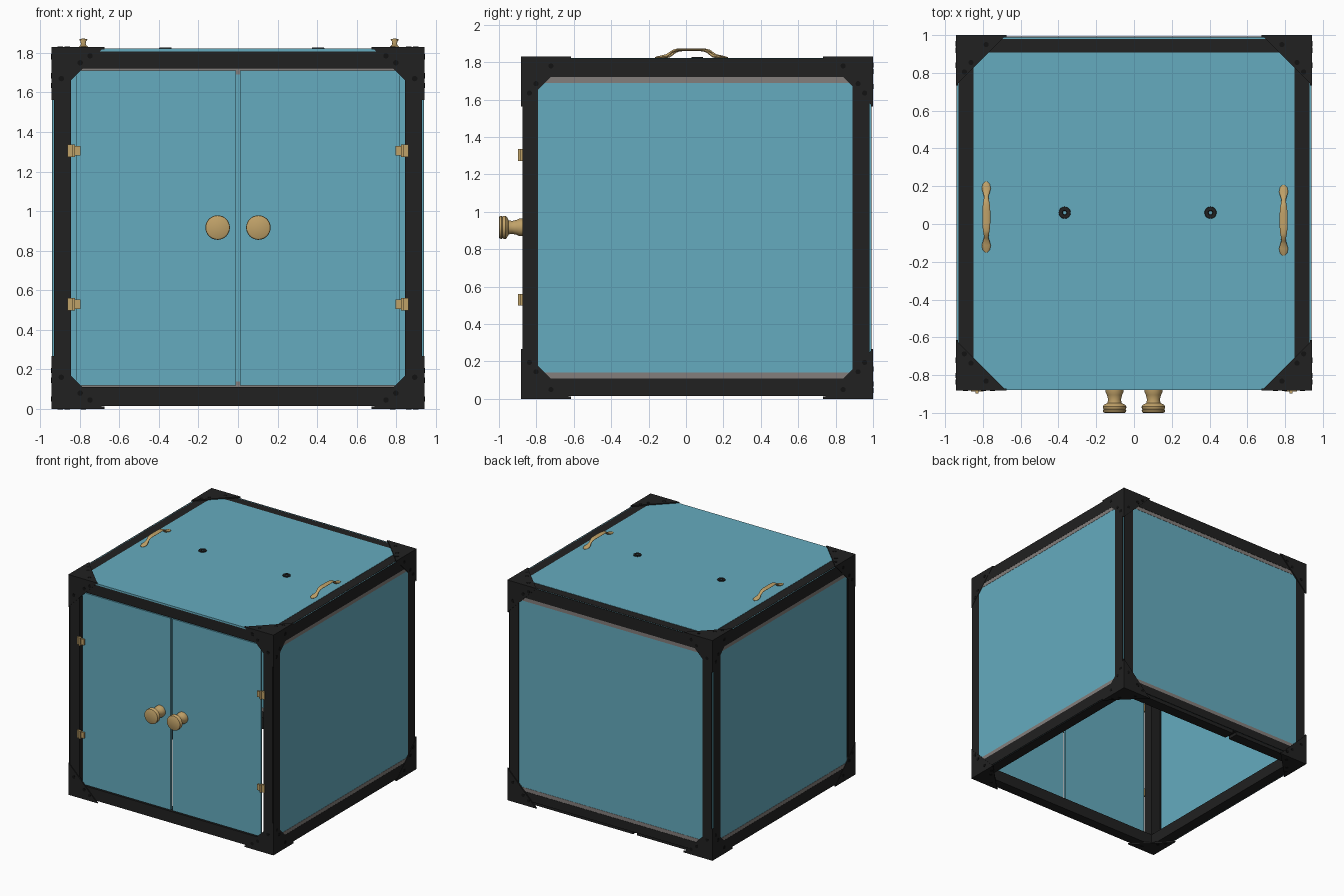
import bpy, bmesh, math
from mathutils import Vector, Matrix

old = bpy.data.objects.get("Cube")
if old:
    bpy.data.objects.remove(old, do_unlink=True)


def material(name, rgb):
    m = bpy.data.materials.new(name)
    m.use_nodes = True
    m.diffuse_color = (*rgb, 1)
    m.node_tree.nodes["Principled BSDF"].inputs["Base Color"].default_value = (*rgb, 1)
    return m


BLUE = material("blue_panel", (0.13, 0.41, 0.52))
BLACK = material("black_frame", (0.015, 0.015, 0.015))
RIVET = material("dark_rivet", (0.006, 0.006, 0.006))
GREY = material("grey_edging", (0.23, 0.21, 0.2))
BRASS = material("brass", (0.53, 0.36, 0.14))


def finish(name, bm, *mats, smooth=False):
    bmesh.ops.recalc_face_normals(bm, faces=bm.faces)
    me = bpy.data.meshes.new(name)
    bm.to_mesh(me)
    bm.free()
    for m in mats:
        me.materials.append(m)
    ob = bpy.data.objects.new(name, me)
    bpy.context.collection.objects.link(ob)
    if smooth:
        bpy.ops.object.select_all(action="DESELECT")
        ob.select_set(True)
        bpy.context.view_layer.objects.active = ob
        bpy.ops.object.shade_smooth_by_angle(angle=math.radians(40))
    return ob


def add_box(bm, xs, ys, zs):
    size = Vector((xs[1] - xs[0], ys[1] - ys[0], zs[1] - zs[0]))
    mid = Vector((sum(xs), sum(ys), sum(zs))) / 2
    bmesh.ops.create_cube(bm, size=1, matrix=Matrix.Translation(mid) @ Matrix.Diagonal((*size, 1)))


def box(name, mat, *spans):
    bm = bmesh.new()
    for s in spans:
        add_box(bm, *s)
    return finish(name, bm, mat)


def add_rings(bm, rings):
    """Skin a list of vertex rings and cap both ends."""
    rows = [[bm.verts.new(p) for p in r] for r in rings]
    n = len(rows[0])
    for a, b in zip(rows, rows[1:]):
        for i in range(n):
            bm.faces.new((a[i], a[(i + 1) % n], b[(i + 1) % n], b[i]))
    bm.faces.new(rows[0])
    bm.faces.new(rows[-1])


def circle(n):
    return [(math.cos(t * math.tau / n), math.sin(t * math.tau / n)) for t in range(n)]


# Main limits of the frame and of its openings
X, XI = 0.93, 0.845
Y0, Y0I, Y1I, Y1 = -0.875, -0.79, 0.89, 0.98
Z0, Z0I, Z1I, Z1 = 0.015, 0.11, 1.72, 1.82

# Frame posts and rails
for side, s in (("left", 1), ("right", -1)):
    span = sorted((s * XI, s * X))
    box(f"front_{side}_post", BLACK, (span, (Y0, Y0I), (Z0, Z1 - 0.01)))
    box(f"back_{side}_post", BLACK, (span, (Y1I, Y1), (Z0, Z1)))
    box(f"{side}_rails", BLACK, (span, (Y0, Y1), (Z0, Z0I)), (span, (Y0, Y1), (Z1I, Z1)))
box("front_rails", BLACK, ((-XI, XI), (Y0, Y0I), (Z0, Z0I)), ((-XI, XI), (Y0, Y0I), (Z1I, Z1 - 0.01)))
box("back_top_rail", BLACK, ((-XI, XI), (0.905, Y1), (Z1I, Z1)))
# Back bottom rail with a small cable notch
box("back_bottom_rail", BLACK, ((-XI, XI), (Y1I, Y1), (0.04, Z0I)),
    ((-XI, -0.235), (Y1I, Y1), (Z0, 0.04)), ((-0.2, XI), (Y1I, Y1), (Z0, 0.04)))

# Side panels, their grey edging and the thin outer trim
for side, s in (("left", 1), ("right", -1)):
    def xs(a, b):
        return sorted((s * a, s * b))
    front = Y0 + 0.01 if s > 0 else Y0I + 0.013
    box(f"{side}_panel", BLUE, (xs(X, X + 0.008), (front, Y1), (Z0 + 0.005, Z1 - 0.002)))
    box(f"{side}_edging", GREY,
        *[(xs(a, a + 0.002), (Y0I + 0.013, Y1I), z) for a in (X - 0.002, X + 0.008)
          for z in ((Z0I, Z0I + 0.03), (Z1I - 0.03, Z1I))])
    box(f"{side}_trim", BLACK,
        (xs(X + 0.008, X + 0.011), (Y0, Y0I), (Z0, Z1)), (xs(X + 0.008, X + 0.011), (Y1I, Y1), (Z0, Z1)),
        *[(xs(X + 0.008, X + 0.011), (Y0I, Y1I), z) for z in ((Z0, Z0I), (Z1I, Z1))])

# Back panel, edging and trim
box("back_panel", BLUE, ((-X, X), (Y1, Y1 + 0.008), (Z0 + 0.03, Z1 - 0.002)))
box("back_edging", GREY,
    *[((-XI, XI), (y, y + 0.002), z) for y in (Y1 - 0.002, Y1 + 0.008)
      for z in ((Z0I, Z0I + 0.03), (Z1I - 0.03, Z1I))])
trim = (Y1 + 0.008, Y1 + 0.012)
box("back_trim", BLACK, ((-X, -XI), trim, (Z0, Z1)), ((XI, X), trim, (Z0, Z1)),
    ((-XI, XI), trim, (0.04, Z0I)), ((-XI, XI), trim, (Z1I, Z1)))

# Top panel, covering the front rail
box("top_panel", BLUE, ((-XI - 0.005, XI + 0.005), (Y0 - 0.003, 0.908), (Z1 - 0.012, Z1 + 0.002)))

# Corner brackets: three triangular plates each, with rivets
LOW, HIGH = Vector((-0.943, -0.882, 0)), Vector((0.943, 1.0, 1.83))
LEG, THICK = 0.267, 0.012
for name, sx in (("left", 1), ("right", -1)):
    for depth, sy in (("front", -1), ("back", 1)):
        for level, sz in (("bottom", -1), ("top", 1)):
            sign = (sx, sy, sz)
            p = Vector([HIGH[i] if sign[i] > 0 else LOW[i] for i in range(3)])
            inward = [Vector([-sign[i] if i == j else 0 for i in range(3)]) for j in range(3)]
            bm = bmesh.new()
            for k in range(3):
                u, v, w = inward[(k + 1) % 3], inward[(k + 2) % 3], inward[k]
                tri = [p, p + u * LEG, p + v * LEG]
                add_rings(bm, [tri, [q + w * THICK for q in tri]])
            plates = len(bm.faces)
            for k in range(3):
                u, v, w = inward[(k + 1) % 3], inward[(k + 2) % 3], inward[k]
                for a, b in ((0.045, 0.195), (0.08, 0.145), (0.16, 0.05)):
                    c = p + u * a + v * b
                    add_rings(bm, [[c + w * h + (u * x + v * y) * 0.014 for x, y in circle(10)]
                                   for h in (0.004, -0.0015)])
            bm.faces.ensure_lookup_table()
            for f in bm.faces[plates:]:
                f.material_index = 1
            finish(f"{depth}_{name}_{level}_bracket", bm, BLACK, RIVET)

# Doors, knobs and hinges
KNOB = ((0.047, -0.87), (0.047, -0.89), (0.04, -0.905), (0.034, -0.93), (0.038, -0.948), (0.055, -0.957),
        (0.062, -0.965), (0.062, -0.975), (0.057, -0.981), (0.062, -0.986), (0.06, -0.996), (0.053, -1.0))
for side, s in (("left", 1), ("right", -1)):
    box(f"{side}_door", BLUE, (sorted((s * 0.009, s * 0.82)), (-0.872, -0.857), (0.118, 1.712)))
    bm = bmesh.new()
    add_rings(bm, [[(s * 0.103 + r * x, y, 0.917 + r * z) for x, z in circle(32)] for r, y in KNOB])
    finish(f"{side}_door_knob", bm, BRASS, smooth=True)
    for level, z in (("lower", 0.53), ("upper", 1.305)):
        box(f"{side}_{level}_hinge", BRASS,
            (sorted((s * 0.83, s * 0.862)), (-0.886, -0.87), (z - 0.032, z + 0.032)),
            (sorted((s * 0.797, s * 0.83)), (-0.886, -0.865), (z - 0.024, z + 0.024)),
            (sorted((s * 0.824, s * 0.838)), (-0.897, -0.88), (z - 0.032, z + 0.032)))

# Top handles: half profile along y as (offset, height, half width, half thickness)
HALF = ((0.187, 0.004, 0.006, 0.003), (0.175, 0.006, 0.019, 0.005), (0.15, 0.009, 0.024, 0.008),
        (0.125, 0.014, 0.017, 0.009), (0.11, 0.024, 0.012, 0.009), (0.09, 0.039, 0.014, 0.008),
        (0.07, 0.045, 0.018, 0.007), (0.035, 0.046, 0.021, 0.006))
path = list(HALF) + [(-y, z, w, t) for y, z, w, t in reversed(HALF)]
for side, cx, cy in (("left", 0.792, 0.02), ("right", -0.782, 0.037)):
    bm = bmesh.new()
    add_rings(bm, [[(cx + w * x, cy + y, Z1 + z + t * h) for x, h in circle(16)] for y, z, w, t in path])
    finish(f"{side}_handle", bm, BRASS, smooth=True)

# Grommets in the top panel
for side, cx in (("left", 0.405), ("right", -0.367)):
    bm = bmesh.new()
    rows = [[bm.verts.new((cx + r * x, 0.06 + r * y, Z1 + h)) for x, y in circle(20)]
            for r, h in ((0.032, 0.001), (0.03, 0.008), (0.013, 0.008), (0.009, 0.001))]
    for a, b in zip(rows, rows[1:] + rows[:1]):
        for i in range(20):
            j = (i + 1) % 20
            bm.faces.new((a[i], a[j], b[j], b[i]))
    finish(f"{side}_grommet", bm, BLACK)
